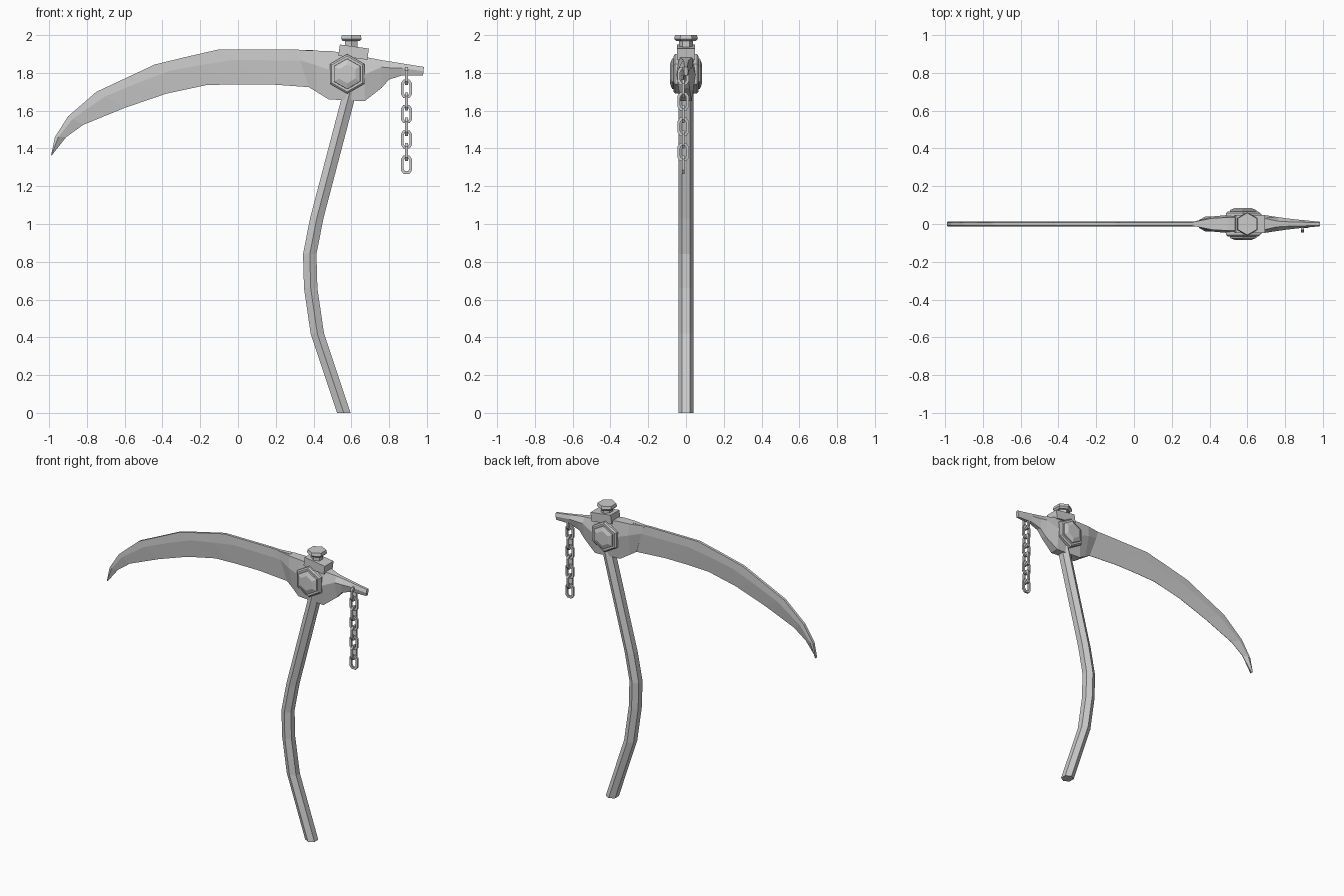
import bpy, bmesh
from math import sin, cos, pi, radians
from mathutils import Vector, Matrix

if "Cube" in bpy.data.objects:
    bpy.data.objects.remove(bpy.data.objects["Cube"])


def loft(name, rings, closed=False):
    """Skin a list of equal-length point rings; cap the ends unless closed."""
    bm = bmesh.new()
    vs = [[bm.verts.new(p) for p in r] for r in rings]
    n = len(rings[0])
    for a, b in zip(vs, vs[1:] + vs[:1] if closed else vs[1:]):
        for i in range(n):
            j = (i + 1) % n
            bm.faces.new((a[i], a[j], b[j], b[i]))
    if not closed:
        bm.faces.new(vs[0])
        bm.faces.new(vs[-1])
    bmesh.ops.recalc_face_normals(bm, faces=bm.faces)
    me = bpy.data.meshes.new(name)
    bm.to_mesh(me)
    bm.free()
    ob = bpy.data.objects.new(name, me)
    bpy.context.collection.objects.link(ob)
    return ob


def hexagon(r, turn=pi / 2):
    return [(r * cos(turn + k * pi / 3), r * sin(turn + k * pi / 3)) for k in range(6)]


def section(tx, tz, bx, bz, mid, yt, ym, yb):
    """Six-point blade section: spine, ridge at fraction mid, lower edge."""
    t, b = Vector((tx, 0, tz)), Vector((bx, 0, bz))
    m = t.lerp(b, mid)
    half = [(t, yt), (m, ym), (b, yb)]
    return [p + Vector((0, y, 0)) for p, y in half] + \
           [p - Vector((0, y, 0)) for p, y in reversed(half)]


# Handle: bent hexagonal shaft
path = [(.56, 0), (.42, .42), (.385, .66), (.38, .84), (.417, 1.03), (.582, 1.66), (.605, 1.75)]
loft("handle", [[(x + u, v, z) for u, v in hexagon(.041)] for x, z in path])

# Blade: spine and cutting edge points from root to tip
blade = [(.40, 1.92, .42, 1.72), (.26, 1.925, .36, 1.726), (-.10, 1.925, .16, 1.74),
         (-.27, 1.886, -.02, 1.74), (-.44, 1.845, -.17, 1.735), (-.60, 1.77, -.38, 1.69),
         (-.75, 1.70, -.60, 1.615), (-.90, 1.57, -.82, 1.525), (-.97, 1.46, -.91, 1.46),
         (-.99, 1.362, -.985, 1.365)]
loft("blade", [section(*s, .3, .009, .012, .001) for s in blade])

# Head: faceted socket narrowing to a spike at the back
head = [(.31, 1.922, .375, 1.725, .28, .010, .012, .003),
        (.41, 1.918, .42, 1.697, .35, .030, .040, .012),
        (.50, 1.915, .48, 1.66, .4, .035, .047, .030),
        (.67, 1.885, .67, 1.65, .4, .035, .050, .030),
        (.76, 1.868, .76, 1.72, .25, .015, .037, .018),
        (.81, 1.86, .80, 1.765, .35, .012, .030, .015),
        (.87, 1.85, .87, 1.787, .4, .010, .023, .012),
        (.985, 1.832, .98, 1.787, .5, .008, .012, .008)]
loft("head", [section(*s) for s in head])

# Side bolts: hexagonal washer and domed bolt, front and back
for side, word in ((-1, "front"), (1, "back")):
    for part, prof in (("washer", [(.105, .02), (.105, .057), (.095, .065)]),
                       ("bolt", [(.083, .05), (.080, .074), (.050, .085)])):
        loft(f"{word}_{part}", [[(.578 + u, side * y, 1.795 + v) for u, v in hexagon(r)]
                                for r, y in prof])

# Top collar: small tilted block
bpy.ops.mesh.primitive_cube_add(size=1, location=(.612, 0, 1.91), rotation=(0, radians(8), 0))
collar = bpy.context.object
collar.name = "collar"
collar.scale = (.155, .095, .06)

# Top bolt: neck and flared hexagonal head
top = [(.037, 1.92), (.037, 1.968), (.050, 1.968), (.063, 1.980), (.058, 2.0)]
loft("top_bolt", [[(.60 + u, v, z) for u, v in hexagon(r)] for r, z in top])

# Chain: eight alternating links with chamfered corners and square bar
outline = [(1, .6), (.55, 1), (-.55, 1), (-1, .6), (-1, -.6), (-.55, -1), (.55, -1), (1, -.6)]
outer, inner, bar = (.030, .048), (.016, .034), .007
for i in range(8):
    rings = [[Vector((px * s[0], d, pz * s[1])) for s, d in
              ((outer, -bar), (outer, bar), (inner, bar), (inner, -bar))] for px, pz in outline]
    link = loft(f"chain_link_{i + 1}", rings, closed=True)
    link.location = (.892, -.015, 1.783 - .067 * i)
    link.rotation_euler.z = pi / 2 if i % 2 == 0 else 0
